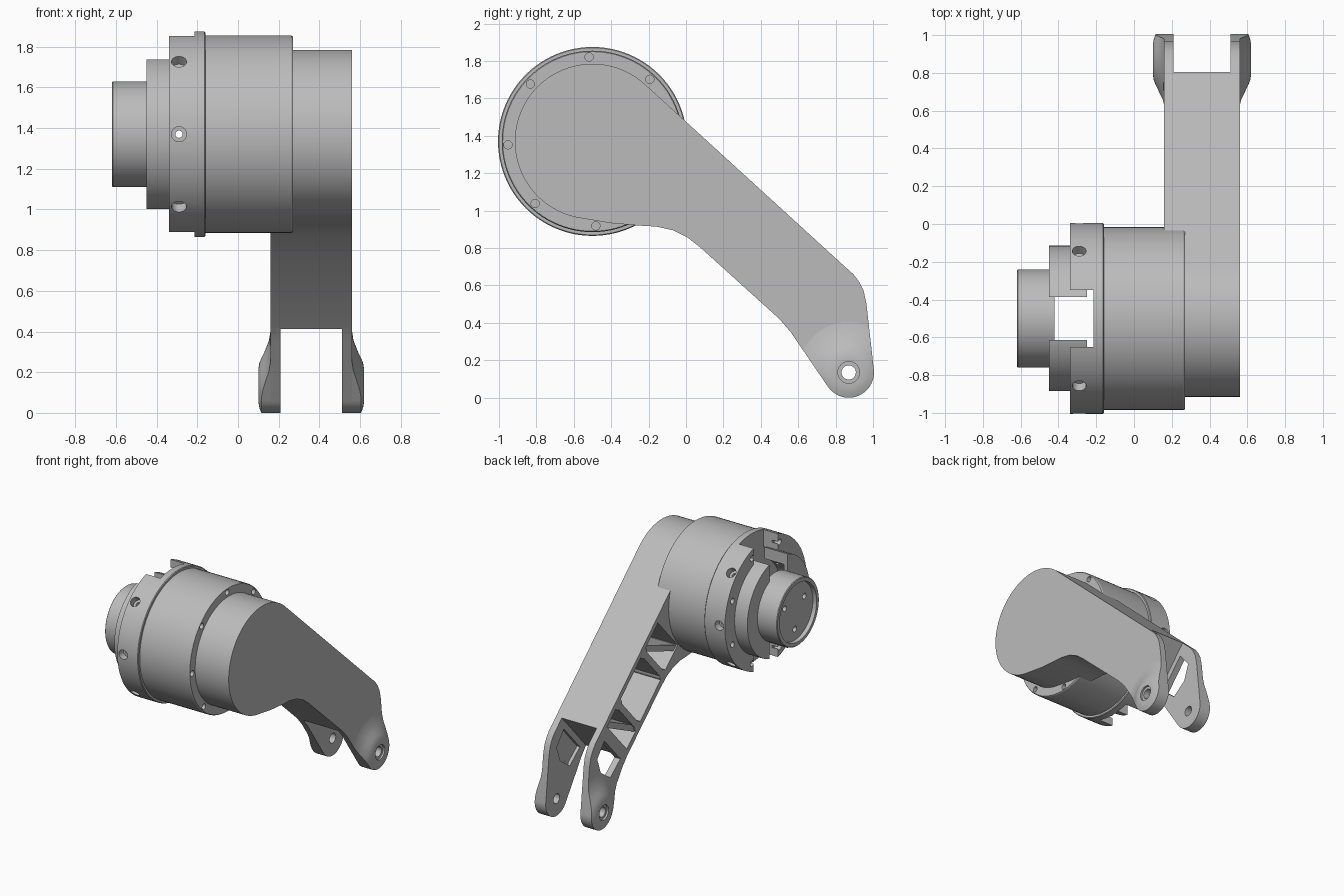
import bpy, bmesh, math
from mathutils import Vector, Matrix

cube = bpy.data.objects.get("Cube")
if cube:
    bpy.data.objects.remove(cube, do_unlink=True)

grey = bpy.data.materials.new("satin_grey")
grey.use_nodes = True
grey.diffuse_color = (0.5, 0.5, 0.5, 1)
grey.node_tree.nodes["Principled BSDF"].inputs["Base Color"].default_value = (0.5, 0.5, 0.5, 1)

AXIS = (-0.5, 1.37)      # joint axis (y, z), runs along x
PIN = (0.87, 0.135)      # clevis pin axis (y, z)
MID = 0.36               # middle of the arm in x


def finish(name, bm):
    bmesh.ops.remove_doubles(bm, verts=bm.verts, dist=1e-5)
    bmesh.ops.recalc_face_normals(bm, faces=bm.faces)
    mesh = bpy.data.meshes.new(name)
    bm.to_mesh(mesh)
    bm.free()
    mesh.materials.append(grey)
    obj = bpy.data.objects.new(name, mesh)
    bpy.context.collection.objects.link(obj)
    return obj


def lathe(name, profile, centre=AXIS, closed=False, steps=96):
    """Spin (x, radius) points around an x-parallel axis."""
    bm = bmesh.new()
    vs = [bm.verts.new((x, centre[0], centre[1] + r)) for x, r in profile]
    edges = [bm.edges.new(p) for p in zip(vs, vs[1:])]
    if closed:
        edges.append(bm.edges.new((vs[-1], vs[0])))
    bmesh.ops.spin(bm, geom=vs + edges, cent=(0, *centre), axis=(1, 0, 0),
                   angle=math.tau, steps=steps, use_duplicate=False)
    return finish(name, bm)


def rod(x0, x1, r, centre, steps=24):
    return lathe("cutter", [(x0, 0), (x0, r), (x1, r), (x1, 0)], centre, steps=steps)


def prism(name, points, x0, x1):
    """Extrude a (y, z) outline along x."""
    bm = bmesh.new()
    face = bm.faces.new([bm.verts.new((x0, y, z)) for y, z in points])
    new = bmesh.ops.extrude_face_region(bm, geom=[face])["geom"]
    bmesh.ops.translate(bm, vec=(x1 - x0, 0, 0),
                        verts=[g for g in new if isinstance(g, bmesh.types.BMVert)])
    return finish(name, bm)


def box(x0, x1, half_y):
    y, z = AXIS
    return prism("cutter", [(y - half_y, z - 1), (y + half_y, z - 1),
                            (y + half_y, z + 1), (y - half_y, z + 1)], x0, x1)


def radial(x, angle, r, r0, r1):
    """Cylinder pointing outward from the joint axis."""
    bm = bmesh.new()
    d = Vector((0, math.cos(angle), math.sin(angle)))
    pos = Vector((x, *AXIS)) + d * (r0 + r1) / 2
    bmesh.ops.create_cone(bm, cap_ends=True, segments=20, radius1=r, radius2=r, depth=r1 - r0,
                          matrix=Matrix.Translation(pos) @ d.to_track_quat("Z", "Y").to_matrix().to_4x4())
    return finish("cutter", bm)


def boolean(obj, tools, op="DIFFERENCE"):
    for tool in tools:
        mod = obj.modifiers.new("bool", "BOOLEAN")
        mod.operation, mod.solver, mod.object = op, "EXACT", tool
    bpy.context.view_layer.update()
    result = obj.evaluated_get(bpy.context.evaluated_depsgraph_get())
    mesh = bpy.data.meshes.new_from_object(result)
    obj.modifiers.clear()
    obj.data = mesh
    for tool in tools:
        bpy.data.objects.remove(tool, do_unlink=True)


def polar(angle, r, centre=AXIS):
    return (centre[0] + r * math.cos(angle), centre[1] + r * math.sin(angle))


def arc(centre, r, a0, a1, n):
    return [polar(math.radians(a0 + (a1 - a0) * i / n), r, centre) for i in range(n + 1)]


def along(s, n):
    """Arm coordinates (length, height) to (y, z)."""
    return (0.738 * s + 0.675 * n, -0.675 * s + 0.738 * n)


def arm_prism(points, x0, x1, name="cutter"):
    return prism(name, [along(*p) for p in points], x0, x1)


def slab(s0, s1, n0, n1, x0, x1):
    return arm_prism([(s0, n0), (s1, n0), (s1, n1), (s0, n1)], x0, x1)


EIGHTHS = [math.radians(45 * i) for i in range(8)]
SIDES = [a for i, a in enumerate(EIGHTHS) if i not in (2, 6)]

# Drum with a bolt circle on its arm-side face
drum = lathe("drum", [(-0.21, 0), (-0.21, 0.485), (0.262, 0.485), (0.27, 0.48), (0.27, 0)])
boolean(drum, [rod(0.24, 0.3, 0.022, polar(a + 0.04, 0.452)) for a in EIGHTHS])

# Slotted clamp ring with counterbored radial holes and face holes
ring = lathe("clamp_ring", [(-0.34, 0.38), (-0.34, 0.505), (-0.165, 0.505), (-0.16, 0.5),
                            (-0.16, 0.38)], closed=True)
boolean(ring, [box(-0.4, -0.215, 0.15)]
        + [radial(-0.29, a, 0.037, 0.45, 0.6) for a in SIDES]
        + [radial(-0.29, a, 0.018, 0.3, 0.6) for a in SIDES]
        + [rod(-0.4, -0.29, 0.022, polar(a + math.pi / 8, 0.445)) for a in EIGHTHS])

# Inner flange, split by the same slot
flange = lathe("inner_flange", [(-0.45, 0.24), (-0.45, 0.385), (-0.25, 0.385), (-0.25, 0.3),
                                (-0.42, 0.3), (-0.42, 0.24)], closed=True)
boolean(flange, [box(-0.5, -0.2, 0.113)] + [radial(-0.29, a, 0.018, 0.2, 0.5) for a in SIDES])

# Output hub with recessed end plate and three holes
hub = lathe("output_hub", [(-0.59, 0), (-0.59, 0.225), (-0.62, 0.228), (-0.62, 0.255),
                           (-0.615, 0.26), (-0.42, 0.26), (-0.42, 0)])
boolean(hub, [rod(-0.7, -0.55, 0.022, polar(a, 0.14)) for a in (0.5, 2.6, 4.7)])

# Arm outline: joint disc, belly, elbow and clevis tip
outline = arc(AXIS, 0.415, 47.6, 262, 60)
outline += [(-0.4, 0.933), (-0.25, 0.92), (-0.16, 0.915), (-0.07, 0.895), (0.01, 0.855),
            (0.08, 0.8), (0.5, 0.42), (0.56, 0.35)]
outline += arc(PIN, 0.135, 216, 365, 30)
outline += [(0.965, 0.5), (0.95, 0.57), (0.925, 0.62), (0.895, 0.66), (0.85, 0.7)]

arm = prism("arm", outline, 0.16, 0.56)
window = [(0.14, 0.71), (0.14, 1.0), (0.28, 0.98), (0.33, 0.86), (0.3, 0.72)]
pockets = [slab(s0, s1, 0.69, 1.05, 0.1, 0.52)
           for s0, s1 in ((-0.8, -0.58), (-0.53, -0.16), (-0.11, 0.05))]
boolean(arm, pockets + [
    slab(0.095, 0.9, 0.3, 1.3, 0.21, 0.51),     # clevis gap
    arm_prism(window, 0.1, 0.535),              # side window and inner relief
])

# Pocket struts and bosses on the open side
for i, (p, q) in enumerate([((-0.78, 0.7), (-0.58, 1.04)), ((-0.12, 0.7), (0.04, 1.04))]):
    t = 0.025
    arm_prism([(p[0] - t, p[1] - t), (p[0] + t, p[1] - t), (q[0] + t, q[1] + t),
               (q[0] - t, q[1] + t)], 0.17, 0.5, f"pocket_strut_{i + 1}")
for i, s in enumerate((-0.555, -0.135)):
    for j, n in enumerate((0.69, 1.04)):
        boss = rod(0.16, 0.5, 0.04, along(s, n))
        boss.name = f"rib_boss_{i + 1}_{j + 1}"
        boolean(boss, [rod(0.1, 0.22, 0.02, along(s, n))])

# Flared pin bosses, trimmed to the arm outline
flare = [(0, 0.27), (0.008, 0.22), (0.03, 0.165), (0.045, 0.135), (0.055, 0.11), (0.06, 0.08)]
for side, name in ((-1, "pin_boss_right"), (1, "pin_boss_left")):
    def at(h):
        return MID + side * (0.2 + h)
    boss = lathe(name, [(at(-0.03), 0), (at(-0.03), 0.27)]
                 + [(at(h), r) for h, r in flare] + [(at(0.06), 0)], PIN)
    boolean(boss, [prism("trim", outline, -0.1, 0.8)], "INTERSECT")
    lo, hi = sorted((at(0.045), at(0.1)))
    boolean(boss, [rod(lo, hi, 0.058, PIN), rod(-0.1, 0.8, 0.038, PIN, 32),
                   arm_prism(window, 0.1, 0.3)])
boolean(arm, [rod(-0.1, 0.8, 0.038, PIN, 32)])

# Smooth curved surfaces, keep machined edges crisp
bpy.ops.object.select_all(action="DESELECT")
for obj in bpy.context.collection.objects:
    if obj.type == "MESH" and obj.data.materials and obj.data.materials[0] == grey:
        obj.select_set(True)
        bpy.context.view_layer.objects.active = obj
bpy.ops.object.shade_smooth_by_angle(angle=math.radians(30))
